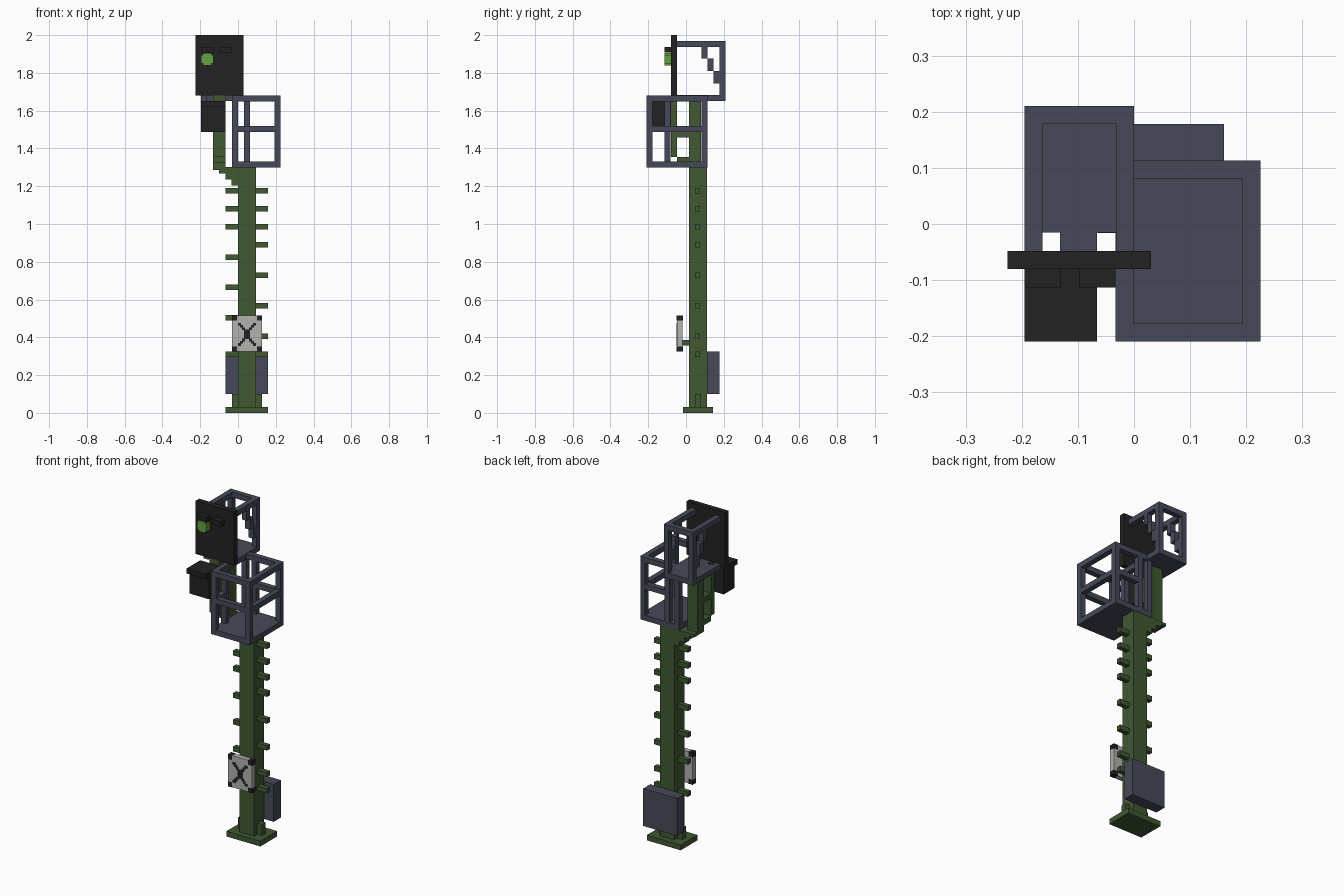
import bpy, bmesh
from mathutils import Matrix, Vector

cube = bpy.data.objects.get("Cube")
if cube:
    bpy.data.objects.remove(cube, do_unlink=True)


def material(name, rgb):
    lin = [((c / 255 + 0.055) / 1.055) ** 2.4 for c in rgb] + [1.0]
    m = bpy.data.materials.new(name)
    m.use_nodes = True
    m.diffuse_color = lin
    bsdf = next(n for n in m.node_tree.nodes if n.type == 'BSDF_PRINCIPLED')
    bsdf.inputs["Base Color"].default_value = lin
    bsdf.inputs["Roughness"].default_value = 0.8
    return m


GREEN = material("mast green", (65, 88, 52))
STEEL = material("blue grey steel", (70, 74, 89))
BLACK = material("black", (34, 34, 34))
WHITE = material("sign white", (178, 178, 176))
LENS = material("lens green", (101, 160, 64))


def part(name, mat, boxes):
    """One object made of boxes given as (x0, x1, y0, y1, z0, z1)."""
    bm = bmesh.new()
    for x0, x1, y0, y1, z0, z1 in boxes:
        mid = Vector((x0 + x1, y0 + y1, z0 + z1)) / 2
        size = Matrix.Diagonal((x1 - x0, y1 - y0, z1 - z0, 1))
        bmesh.ops.create_cube(bm, size=1, matrix=Matrix.Translation(mid) @ size)
    me = bpy.data.meshes.new(name)
    bm.to_mesh(me)
    bm.free()
    me.materials.append(mat)
    ob = bpy.data.objects.new(name, me)
    bpy.context.collection.objects.link(ob)
    return ob


T = 0.032  # bar thickness

# Foot and main mast
part("base_plate", GREEN, [(-0.065, 0.16, -0.016, 0.143, 0, T)])
part("base_ribs", GREEN, [(-T, 0, 0.047, 0.079, T, 0.1),
                          (0.095, 0.127, 0.047, 0.079, T, 0.1)])
part("mast", GREEN, [(0, 0.095, 0.016, 0.111, T, 1.3)])

# Climbing pegs on both sides
left_z = [0.295, 0.488, 0.65, 0.81, 0.971, 1.065, 1.162]
right_z = [0.295, 0.392, 0.552, 0.713, 0.875, 0.971, 1.065, 1.162]
part("climbing_pegs", GREEN,
     [(-0.065, 0, 0.047, 0.075, z, z + 0.029) for z in left_z] +
     [(0.095, 0.16, 0.047, 0.075, z, z + 0.029) for z in right_z])

# Equipment box behind the mast
part("equipment_box", STEEL, [(-0.065, 0.16, 0.111, 0.178, 0.1, 0.325)])

# Sign with black corners and a stepped cross
part("sign_bracket", GREEN, [(0.032, 0.063, -0.02, 0.016, 0.357, 0.387)])
SX0, SX1, SZ0, SZ1 = -0.032, 0.127, 0.325, 0.515
part("sign_plate", WHITE, [(SX0, SX1, -0.048, -0.018, SZ0, SZ1)])
c = 0.028
part("sign_corners", BLACK,
     [(x, x + c, -0.05, -0.016, z, z + c)
      for x in (SX0 - 0.001, SX1 - c + 0.001) for z in (SZ0 - 0.001, SZ1 - c + 0.001)])
cx, cz = 0.0475, 0.416
cross = [(cx - 0.015, cx + 0.015, -0.051, -0.047, cz - 0.026, cz + 0.026)]
for sx in (-1, 1):
    for sz in (-1, 1):
        for i in range(3):
            x, z = cx + sx * (0.018 + 0.011 * i), cz + sz * (0.03 + 0.012 * i)
            cross.append((x - 0.008, x + 0.008, -0.051, -0.047, z - 0.007, z + 0.007))
part("sign_cross", BLACK, cross)

# Stepped offset and ladder shaped upper mast
part("mast_offset", GREEN,
     [(x, 0, 0.016, 0.111, z, z + T + 0.001)
      for x, z in ((-0.1, 1.268), (-0.067, 1.236), (-0.034, 1.204))])
UX0, UX1 = -0.132, -0.066
part("upper_mast", GREEN,
     [(UX0, UX1, 0.016, 0.08, 1.3, 1.65), (UX0, 0, 0.016, 0.111, 1.285, 1.302),
      (UX0, UX1, -0.08, -0.048, 1.355, 1.68)] +
     [(UX0, UX1, -0.048, 0.016, z, z + T) for z in (1.323, 1.458)])

# Lower work cage
X0, X1, Y0, Y1, Z0, Z1 = -0.033, 0.225, -0.209, 0.113, 1.3, 1.68
cage = [(X0, X1, Y0, Y1, Z0, Z0 + T)]
for x in (X0, X1 - T):
    cage.append((x, x + T, Y0, Y1, Z1 - T, Z1))
    cage += [(x, x + T, y, y + T, Z0, Z1) for y in (Y0, Y1 - T)]
cage += [(X0, X1, y, y + T, Z1 - T, Z1) for y in (Y0, Y1 - T)]
RZ = (1.488, 1.52)
cage += [(X0, X1, Y0, Y0 + T, *RZ), (X1 - T, X1, Y0, Y1, *RZ),
         (0.032, X1, Y1 - T, Y1, *RZ), (X0, X0 + T, Y0, -0.082, *RZ),
         (0.032, 0.063, Y1 - T, Y1, Z0, Z1),
         (X0, X0 + T, -0.113, -0.082, Z0, Z1)]
part("lower_cage", STEEL, cage)

# Upper platform with two floor holes, rails and stepped braces
X0, X1, Y0, Y1, Z0, Z1 = -0.195, 0, -0.048, 0.21, 1.65, 1.97
deck = [(X0, X1, -0.015, Y1, Z0, Z0 + T), (UX0, UX1, Y0, -0.015, Z0, Z0 + T),
        (X0, X1, Y1 - T, Y1, Z1 - T, Z1)]
for x in (X0, X1 - T):
    deck += [(x, x + T, Y0, 0, Z0, Z0 + T), (x, x + T, Y0, Y1, Z1 - T, Z1),
             (x, x + T, Y1 - T, Y1, Z0, Z1)]
    deck += [(x, x + T, 0.082 + i * T, 0.082 + (i + 1) * T,
              1.877 - i * 0.066, 1.943 - i * 0.066) for i in range(3)]
part("upper_platform", STEEL, deck)

# Signal board, hoods and lit lens
part("signal_board", BLACK, [(-0.225, 0.03, -0.08, -0.048, 1.68, 2.0)])
part("lens_hoods", BLACK, [(x, x + 0.065, -0.113, -0.08, 1.907, 1.938)
                           for x in (-0.195, -0.098)])
n = 0.01
part("signal_lens", LENS,
     [(-0.195 + n, -0.13 - n, -0.113, -0.08, 1.84, 1.906),
      (-0.195, -0.13, -0.1125, -0.08, 1.84 + n, 1.906 - n)])

# Lamp box with overhanging cap below the board
part("lamp_box", BLACK, [(-0.195, -0.066, -0.18, -0.08, 1.488, 1.62)])
part("lamp_cap", BLACK, [(-0.195, -0.066, -0.209, -0.08, 1.62, 1.65)])
